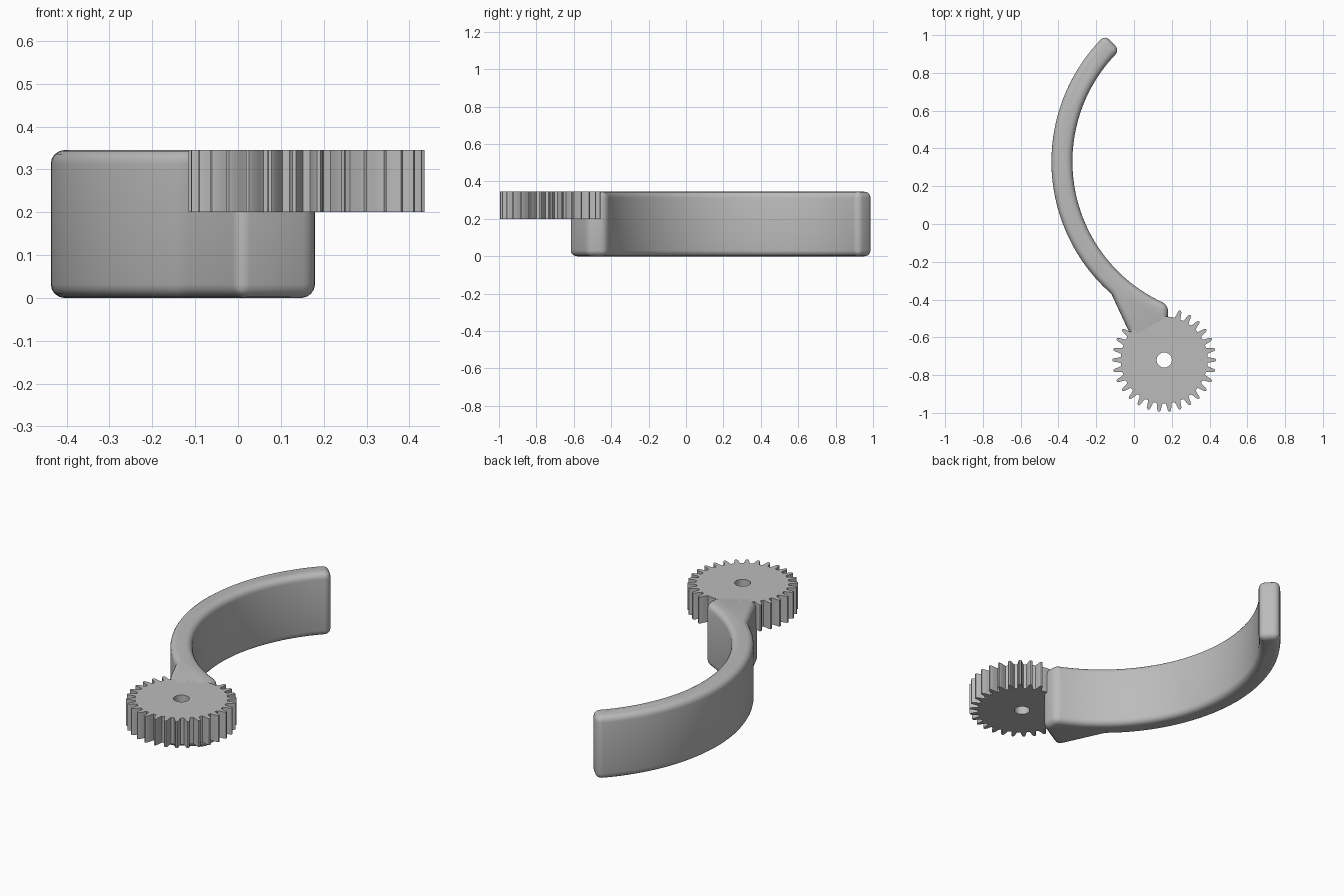
import bpy, bmesh
from math import sin, cos, radians

if "Cube" in bpy.data.objects:
    bpy.data.objects.remove(bpy.data.objects["Cube"], do_unlink=True)

TOP = 0.345
grey = bpy.data.materials.new("plain grey")
grey.use_nodes = True
grey.diffuse_color = (0.5, 0.5, 0.5, 1)
grey.node_tree.nodes["Principled BSDF"].inputs["Base Color"].default_value = (0.5, 0.5, 0.5, 1)


def polar(centre, radius, degrees):
    a = radians(degrees)
    return centre[0] + radius * cos(a), centre[1] + radius * sin(a)


def arc(centre, radius, start, end, steps):
    return [polar(centre, radius, start + (end - start) * i / steps) for i in range(steps + 1)]


def finish(name, bm):
    bmesh.ops.recalc_face_normals(bm, faces=bm.faces)
    mesh = bpy.data.meshes.new(name)
    bm.to_mesh(mesh)
    bm.free()
    mesh.materials.append(grey)
    obj = bpy.data.objects.new(name, mesh)
    bpy.context.collection.objects.link(obj)
    bpy.ops.object.select_all(action="DESELECT")
    obj.select_set(True)
    bpy.context.view_layer.objects.active = obj
    return obj


# Curved arm with its angular foot, extruded from one outline
bow = (0.494, 0.33)
outline = arc(bow, 0.931, 134, 228.75, 48)
outline += [(0.0, -0.628), (0.18, -0.525)]
outline += arc(bow, 0.82, 247.5, 134, 56)
bm = bmesh.new()
base = bm.faces.new([bm.verts.new((x, y, 0)) for x, y in outline])
lifted = bmesh.ops.extrude_face_region(bm, geom=[base], use_keep_orig=True)["geom"]
bmesh.ops.translate(bm, vec=(0, 0, TOP), verts=[v for v in lifted if isinstance(v, bmesh.types.BMVert)])
arm = finish("curved_arm", bm)
bevel = arm.modifiers.new("rounded edges", "BEVEL")
bevel.width = 0.032
bevel.segments = 4
bevel.limit_method = "ANGLE"
bevel.angle_limit = radians(30)
bevel.use_clamp_overlap = False
bpy.ops.object.modifier_apply(modifier=bevel.name)
bpy.ops.object.shade_smooth_by_angle(angle=radians(30))

# Gear wheel: rim and bore share angles, so rings join with quads
hub = (0.16, -0.72)
TEETH = 30
tooth = [(-4, 0.23), (-2.9, 0.245), (-1.9, 0.267), (-0.8, 0.275),
         (0.8, 0.275), (1.9, 0.267), (2.9, 0.245), (4, 0.23)]
rim = []
for i in range(TEETH):
    angle = i * 360 / TEETH
    toothless = 80 < angle < 140
    rim += [(angle + da, 0.23 if toothless else r) for da, r in tooth]

bm = bmesh.new()


def ring(radius, z):
    return [bm.verts.new((*polar(hub, radius or r, a), z)) for a, r in rim]


loops = [ring(None, 0.2), ring(None, TOP), ring(0.04, TOP), ring(0.04, 0.2)]
for k, lower in enumerate(loops):
    upper = loops[(k + 1) % 4]
    for i in range(len(rim)):
        j = (i + 1) % len(rim)
        bm.faces.new((lower[i], lower[j], upper[j], upper[i]))
finish("gear_wheel", bm)
bpy.ops.object.shade_smooth_by_angle(angle=radians(25))
